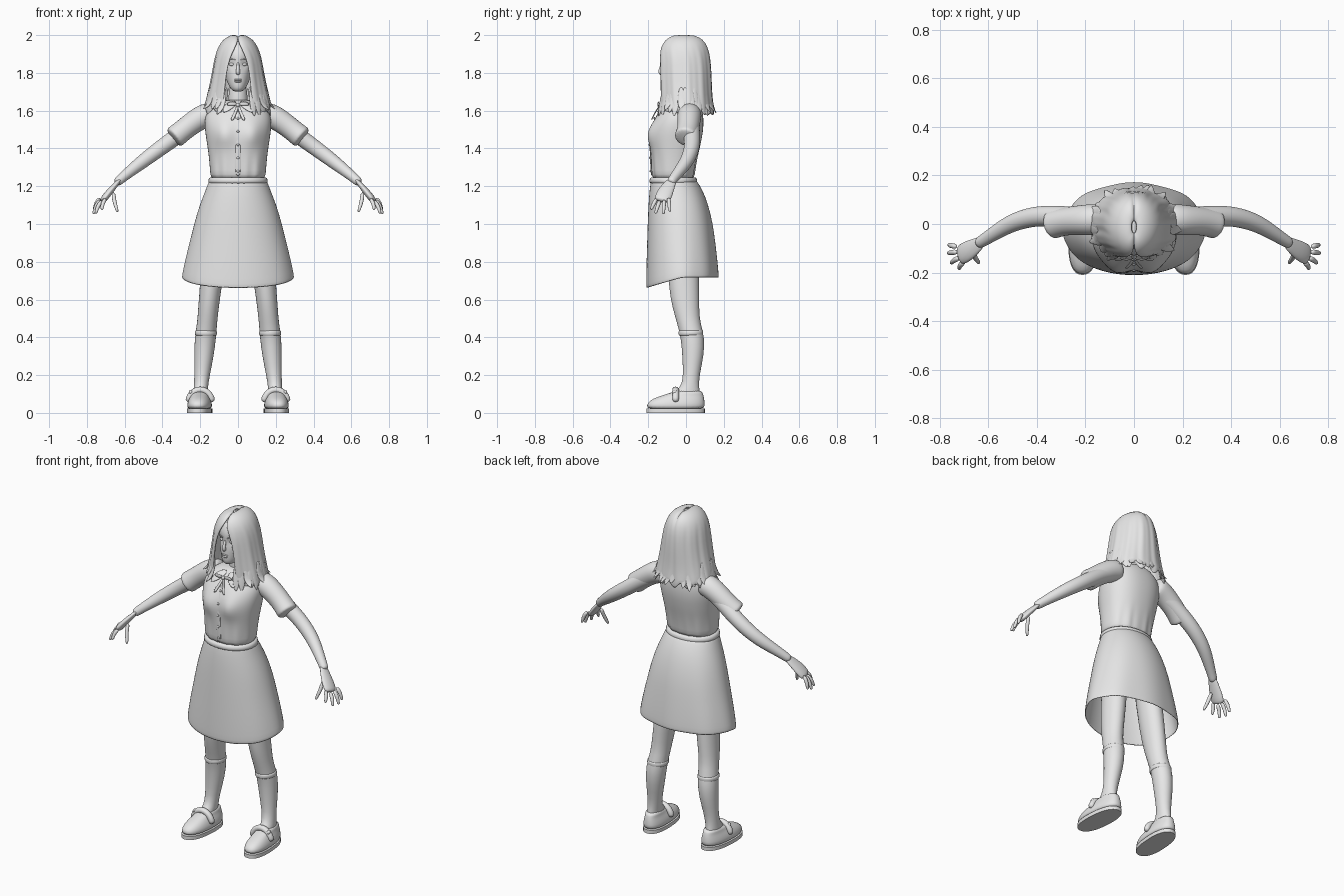
import bpy, bmesh, math, random
from mathutils import Vector, Matrix
from math import sin, cos, pi, exp

if "Cube" in bpy.data.objects:
    bpy.data.objects.remove(bpy.data.objects["Cube"])
random.seed(4)

clay = bpy.data.materials.new("plain grey")
clay.use_nodes = True
grey = (0.8, 0.8, 0.8, 1)
clay.diffuse_color = grey
clay.node_tree.nodes["Principled BSDF"].inputs["Base Color"].default_value = grey


def finish(name, bm, mirror=False, levels=1, thick=0):
    bmesh.ops.recalc_face_normals(bm, faces=bm.faces)
    for face in bm.faces:
        face.smooth = True
    if not levels:
        for edge in bm.edges:
            edge.smooth = edge.calc_face_angle(0) < 0.8
    mesh = bpy.data.meshes.new(name)
    bm.to_mesh(mesh)
    bm.free()
    mesh.materials.append(clay)
    obj = bpy.data.objects.new(name, mesh)
    bpy.context.collection.objects.link(obj)
    if mirror:
        obj.modifiers.new("mirror", "MIRROR").use_mirror_merge = False
    if thick:
        solid = obj.modifiers.new("thickness", "SOLIDIFY")
        solid.thickness, solid.offset = thick, 0
    if levels:
        sub = obj.modifiers.new("smooth", "SUBSURF")
        sub.levels = sub.render_levels = levels
    return obj


def skin(bm, rows, closed=True, caps=True):
    n = len(rows[0])
    for low, high in zip(rows, rows[1:]):
        for i in range(n if closed else n - 1):
            j = (i + 1) % n
            bm.faces.new((low[i], low[j], high[j], high[i]))
    if caps:
        bm.faces.new(rows[0])
        bm.faces.new(rows[-1])


def loft(name, rings, n=32, power=1, warp=None, gap=None, caps=True, **opts):
    """Rings are height, half width, front y, back y and optional centre x."""
    bm = bmesh.new()
    rows = []
    fat = lambda v: math.copysign(abs(v) ** power, v)
    for z, w, front, back, *cx in rings:
        g = gap(z) if gap else 0
        row = []
        for i in range(n):
            a = g + (2 * pi - 2 * g) * i / (n - 1 if gap else n)
            p = Vector((w * fat(sin(a)), (front + back) / 2 - (back - front) / 2 * fat(cos(a)), z))
            if warp:
                p = warp(p, a)
            p.x += cx[0] if cx else 0
            row.append(bm.verts.new(p))
        rows.append(row)
    skin(bm, rows, not gap, caps)
    return finish(name, bm, **opts)


def tubes(name, paths, n=10, flat=1, **opts):
    """Each path is a list of (x, y, z, radius) and a flat-side direction."""
    bm = bmesh.new()
    for path, ref in paths:
        pts = [Vector(p[:3]) for p in path]
        rows = []
        for i, p in enumerate(pts):
            t = (pts[min(i + 1, len(pts) - 1)] - pts[max(i - 1, 0)]).normalized()
            u = t.cross(Vector(ref)).normalized()
            v = u.cross(t)
            r = path[i][3]
            rows.append([bm.verts.new(p + u * r * cos(k * 2 * pi / n) + v * r * flat * sin(k * 2 * pi / n))
                         for k in range(n)])
        skin(bm, rows)
    return finish(name, bm, **opts)


def blobs(name, items, **opts):
    bm = bmesh.new()
    for loc, size in items:
        bmesh.ops.create_uvsphere(bm, u_segments=16, v_segments=10, radius=1,
                                  matrix=Matrix.Translation(loc) @ Matrix.Diagonal((*size, 1)))
    return finish(name, bm, levels=0, **opts)


SIDE, FRONT, UP = (1, 0, 0), (0, -1, 0), (0, 0, 1)

# Legs, sock tops and shoes
loft("legs", [(1.1, .075, -.12, .06, .1), (.66, .058, -.095, .072, .145), (.55, .055, -.07, .07, .157),
              (.48, .053, -.05, .075, .163), (.4, .058, -.027, .1, .173), (.3, .052, -.02, .095, .18),
              (.2, .041, -.015, .071, .19), (.13, .037, -.025, .068, .197), (.09, .04, -.1, .08, .2),
              (.04, .04, -.12, .08, .2)], n=20, mirror=True)
loft("sock_tops", [(z, w, -.04, .092, .17) for z, w in ((.405, .055), (.415, .06), (.432, .06), (.44, .054))],
     n=20, mirror=True)
splay = lambda p, a: Vector((p.x - p.y * .06, p.y, p.z))
loft("shoe_soles", [(z, .066, -.21, .1, .2) for z in (0, .022)], power=.85, warp=splay, mirror=True, levels=0)
loft("shoe_uppers", [(.015, .062, -.205, .097, .2), (.04, .066, -.21, .1, .2), (.065, .06, -.195, .098, .2),
                     (.085, .05, -.15, .095, .2), (.1, .044, -.1, .09, .2), (.12, .042, -.045, .085, .2)],
     power=.85, warp=splay, mirror=True)
tubes("shoe_straps", [([(.2 + .066 * sin(a), -.055, .05 + .075 * cos(a), .019)
                        for a in (-1.5, -1, -.5, 0, .5, 1, 1.5)], FRONT)], flat=1, mirror=True)
blobs("shoe_buckles", [((.25, -.06, .11), (.01, .014, .012))], mirror=True)


# Skirt with soft folds and a hem that rises to the back
def drape(p, a):
    t = (1.235 - p.z) / .575
    fold = 1 + .018 * t * cos(8 * a) * (1 - cos(a)) / 2
    return Vector((p.x * fold, p.y * fold, p.z + .055 * t ** 3 * min(1, 1 - cos(a))))


loft("skirt", [(1.235, .148, -.182, .05), (1.18, .168, -.19, .085), (1.1, .2, -.196, .115),
               (1, .228, -.2, .138), (.9, .25, -.203, .15), (.8, .272, -.206, .16),
               (.7, .289, -.208, .167), (.66, .293, -.208, .168)],
     n=48, power=.95, warp=drape, caps=False, thick=.006)
loft("waistband", [(1.212, .152, -.186, .055), (1.217, .16, -.195, .062), (1.244, .156, -.193, .058),
                   (1.25, .148, -.184, .05)], power=.95)

# Blouse
torso = [(1.23, .14, -.175, .04), (1.26, .147, -.182, .046), (1.31, .15, -.184, .053),
         (1.37, .156, -.186, .065), (1.41, .162, -.188, .075), (1.45, .168, -.189, .083),
         (1.49, .174, -.186, .09), (1.53, .177, -.176, .093), (1.57, .174, -.157, .092),
         (1.61, .155, -.128, .085), (1.64, .115, -.095, .072), (1.66, .06, -.065, .055)]


def blouse_shape(p, a):
    y = p.y
    if cos(a) > 0:
        y -= .028 * exp(-((abs(p.x) - .075) / .05) ** 2 - ((p.z - 1.475) / .06) ** 2)
    y += .005 * sin(p.x * 110) * exp(-((p.z - 1.28) / .07) ** 2)
    return Vector((p.x, y, p.z))


def chest(z):
    for low, high in zip(torso, torso[1:]):
        if low[0] <= z <= high[0]:
            t = (z - low[0]) / (high[0] - low[0])
            return low[2] + t * (high[2] - low[2]) - .002


loft("blouse", torso, n=48, power=.88, warp=blouse_shape)
tubes("button_placket", [([(0, chest(z), z, .014) for z in (1.25, 1.31, 1.37, 1.43, 1.49, 1.55, 1.6)], FRONT)],
      flat=.25)
blobs("buttons", [((0, chest(z) - .004, z), (.007, .004, .007)) for z in (1.28, 1.35, 1.42, 1.49, 1.56)])
tubes("collar", [([(.015, -.085, 1.65, .012), (.035, -.115, 1.635, .028), (.06, -.14, 1.612, .024),
                   (.078, -.152, 1.59, .005)], (0, -1, 1))], flat=.2, mirror=True)
tubes("neck_bow", [([(0, -.138, 1.63, .006), (.03, -.15, 1.64, .014), (.06, -.14, 1.632, .007)], FRONT),
                   ([(0, -.138, 1.63, .007), (.014, -.165, 1.59, .008), (.035, -.185, 1.545, .01)], FRONT)],
      flat=.4, mirror=True)
blobs("bow_knot", [((0, -.142, 1.63), (.011, .01, .011))])
tubes("sleeves", [([(.12, .02, 1.585, .06), (.17, .018, 1.577, .066), (.22, .016, 1.55, .062),
                    (.28, .012, 1.505, .058), (.325, .002, 1.468, .06), (.345, -.004, 1.452, .062)], FRONT)],
      n=18, mirror=True, levels=2)

# Arms and hands
tubes("arms", [([(.15, .02, 1.57, .05), (.25, .025, 1.52, .047), (.33, .033, 1.46, .044),
                 (.41, .033, 1.402, .042), (.5, .008, 1.335, .038), (.57, -.035, 1.28, .031),
                 (.625, -.07, 1.235, .025), (.645, -.083, 1.215, .024)], FRONT)],
      n=16, mirror=True, levels=2)
palm_normal = (.7, 0, .6)
tubes("palms", [([(.62, -.068, 1.24, .023), (.65, -.09, 1.205, .034), (.685, -.112, 1.165, .045),
                  (.71, -.125, 1.132, .044), (.72, -.13, 1.12, .036)], palm_normal)],
      n=14, flat=.42, mirror=True)
fingers = [((.73, -.093, 1.14), (.765, -.085, 1.065)), ((.727, -.115, 1.13), (.767, -.12, 1.052)),
           ((.718, -.138, 1.125), (.755, -.162, 1.055)), ((.7, -.155, 1.135), (.722, -.186, 1.075)),
           ((.66, -.118, 1.17), (.638, -.162, 1.062))]
paths = []
for base, tip in fingers:
    b, t = Vector(base), Vector(tip)
    mid = b.lerp(t, .5) + Vector((.007, 0, .004))
    paths.append(([(*b, .013), (*mid, .0115), (*b.lerp(t, .85), .0095), (*t, .006)], FRONT))
tubes("fingers", paths, n=8, mirror=True)

# Neck, head and face
tubes("neck", [([(0, .01, 1.6, .065), (0, .005, 1.66, .05), (0, -.005, 1.76, .047)], FRONT)], n=16)


def eye_sockets(p, a):
    if cos(a) > 0:
        p.y += .012 * exp(-((abs(p.x) - .031) / .017) ** 2 - ((p.z - 1.845) / .018) ** 2)
    return p


loft("head", [(1.7, .02, -.11, -.06), (1.712, .036, -.125, -.035), (1.735, .05, -.13, .01),
              (1.765, .063, -.13, .05), (1.795, .072, -.13, .075), (1.825, .078, -.129, .088),
              (1.845, .08, -.128, .093), (1.865, .082, -.13, .097), (1.9, .085, -.13, .1),
              (1.945, .075, -.11, .085), (1.98, .045, -.07, .05)], n=48, warp=eye_sockets)
blobs("eyes", [((.031, -.106, 1.845), (.016, .012, .009))], mirror=True)
tubes("eyebrows", [([(.012, -.127, 1.868, .003), (.032, -.124, 1.874, .004), (.052, -.112, 1.867, .002)], FRONT)],
      mirror=True)
tubes("nose", [([(0, -.122, 1.858, .006), (0, -.132, 1.83, .008), (0, -.139, 1.806, .012),
                 (0, -.128, 1.79, .011)], SIDE)], n=12)
blobs("lips", [((0, -.127, 1.764), (.022, .008, .005)), ((0, -.127, 1.754), (.018, .009, .006))])


# Hair: a parted shell, then flicked locks round the ends
def part_gap(z):
    return .03 + .44 * min(1, max(0, (1.945 - z) / .1)) ** .6


def strands(p, a):
    ripple = 1 + .016 * cos(11 * a) + .01 * sin(23 * a)
    if p.z > 1.92:
        p.z -= .012 * exp(-(p.x / .008) ** 2)
        return p
    return Vector((p.x * ripple, p.y * ripple, p.z + (.02 * sin(13 * a) if p.z < 1.6 else 0)))


loft("hair", [(2, .008, -.035, .01), (1.997, .036, -.07, .05), (1.975, .075, -.108, .09),
              (1.935, .102, -.133, .113), (1.88, .119, -.145, .125), (1.8, .132, -.147, .131),
              (1.72, .148, -.145, .133), (1.65, .166, -.143, .138), (1.59, .178, -.142, .148)],
     n=72, warp=strands, gap=part_gap, caps=False, thick=.01)
locks = []
count = 30
for i in range(count):
    a = .5 + (2 * pi - 1) * i / (count - 1)
    out = random.uniform(1.12, 1.33)
    drop = random.uniform(-.02, .025)
    twist = random.uniform(-.12, .12)
    path = []
    for scale, z, r in ((.94, 1.73, .012), (1.02, 1.66, .024), (1.1, 1.615 + drop / 2, .022),
                        (out, 1.585 + drop, .003)):
        b = a + twist * (scale - .94) * 3
        path.append((.16 * scale * sin(b), -.005 - .135 * scale * cos(b), z, r))
    locks.append((path, (sin(a), -cos(a), .5)))
tubes("hair_locks", locks, n=8, flat=.25)
